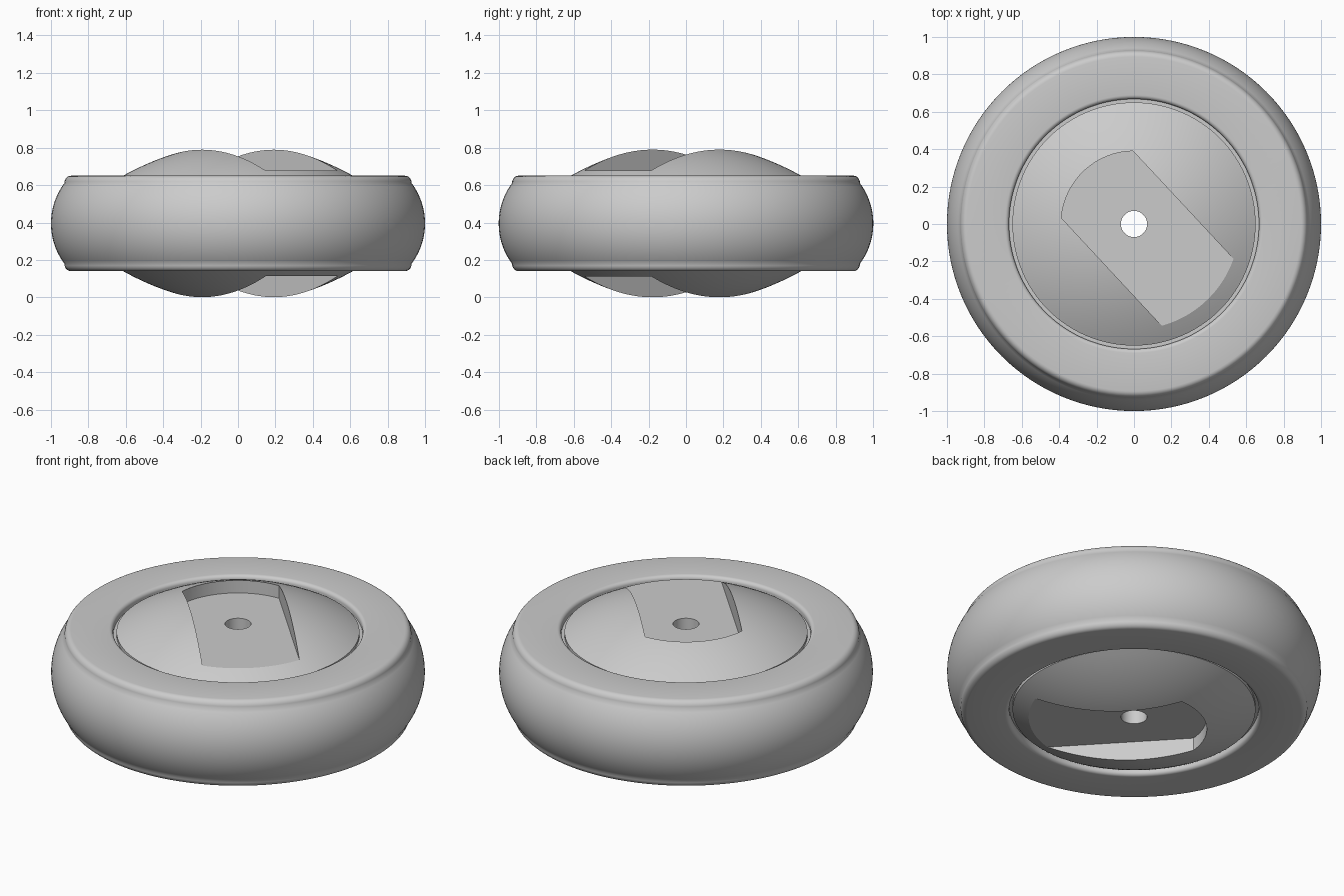
import bpy, bmesh, math
from mathutils import Vector

if "Cube" in bpy.data.objects:
    bpy.data.objects.remove(bpy.data.objects["Cube"], do_unlink=True)

MID = 0.395          # height of the wheel's mid plane
SEGMENTS = 128

grey = bpy.data.materials.new("light grey")
grey.use_nodes = True
grey.diffuse_color = (0.6, 0.6, 0.6, 1)
grey.node_tree.nodes["Principled BSDF"].inputs["Base Color"].default_value = (0.6, 0.6, 0.6, 1)


def finish(name, bm):
    bmesh.ops.remove_doubles(bm, verts=bm.verts, dist=1e-5)
    bmesh.ops.recalc_face_normals(bm, faces=bm.faces)
    mesh = bpy.data.meshes.new(name)
    bm.to_mesh(mesh)
    bm.free()
    mesh.materials.append(grey)
    obj = bpy.data.objects.new(name, mesh)
    bpy.context.collection.objects.link(obj)
    return obj


def lathe(name, upper):
    """Spin an upper half profile of (radius, height above mid), mirrored below."""
    loop = upper + [(r, -h) for r, h in reversed(upper)]
    bm = bmesh.new()
    verts = [bm.verts.new((r, 0, MID + h)) for r, h in loop]
    edges = [bm.edges.new((v, verts[(i + 1) % len(verts)])) for i, v in enumerate(verts)]
    bmesh.ops.spin(bm, geom=verts + edges, cent=(0, 0, 0), axis=(0, 0, 1),
                   angle=math.tau, steps=SEGMENTS, use_duplicate=False)
    return finish(name, bm)


def smooth(obj, degrees):
    bpy.ops.object.select_all(action='DESELECT')
    obj.select_set(True)
    bpy.context.view_layer.objects.active = obj
    bpy.ops.object.shade_smooth_by_angle(angle=math.radians(degrees))


# Tyre: bulging tread, rounded shoulder, flat sidewall and rounded inner lip
BULGE = 0.36
tread = []
for i in range(13):
    h = 0.215 * i / 12
    tread.append((1 - BULGE + math.sqrt(BULGE ** 2 - h ** 2), h))
edge_r, edge_h = tread[-1]
shoulder = []
for i in range(1, 7):
    a = math.radians(15 * i)
    shoulder.append((edge_r - 0.035 * (1 - math.cos(a)), edge_h + 0.04 * math.sin(a)))
side = shoulder[-1][1]
lip = [(0.69 - 0.022 * math.sin(a), side - 0.022 * (1 - math.cos(a)))
       for a in (math.radians(18 * i) for i in range(6))]
tyre = lathe("tyre", (tread[1:] + shoulder + lip)[::-1] + [(1, 0)])
smooth(tyre, 40)

# Hub: domed disc with a bore and a narrow groove next to the tyre
BORE, DOME_R, TOP, CURVE = 0.07, 0.65, 0.425, 0.45
dome = []
for i in range(21):
    r = BORE + (DOME_R - BORE) * i / 20
    dome.append((r, TOP - CURVE * r * r))
hub = lathe("hub", dome + [(DOME_R, 0.215), (0.675, 0.215)])

# Slot cutters: rounded closed end, parallel walls, open at the other end
HALF_WIDTH, END_R, FLOOR = 0.262, 0.39, 0.282
along = Vector((0.68, -0.73, 0)).normalized()
across = Vector((-along.y, along.x, 0))
spread = math.asin(HALF_WIDTH / END_R)
outline = [along * 0.9 - across * HALF_WIDTH, along * 0.9 + across * HALF_WIDTH]
for i in range(17):
    a = spread * (1 - i / 8)
    outline.append(-along * END_R * math.cos(a) + across * END_R * math.sin(a))

bpy.context.view_layer.objects.active = hub
for name, direction in (("upper_slot_cutter", 1), ("lower_slot_cutter", -1)):
    bm = bmesh.new()
    face = bm.faces.new([bm.verts.new((p.x, p.y, MID + direction * FLOOR)) for p in outline])
    lifted = bmesh.ops.extrude_face_region(bm, geom=[face], use_keep_orig=True)["geom"]
    bmesh.ops.translate(bm, vec=(0, 0, direction * 0.4),
                        verts=[g for g in lifted if isinstance(g, bmesh.types.BMVert)])
    cutter = finish(name, bm)
    cutter.hide_render = True
    cut = hub.modifiers.new(name, 'BOOLEAN')
    cut.operation = 'DIFFERENCE'
    cut.solver = 'EXACT'
    cut.object = cutter
    bpy.ops.object.modifier_apply(modifier=cut.name)
    bpy.data.objects.remove(cutter, do_unlink=True)
smooth(hub, 20)
